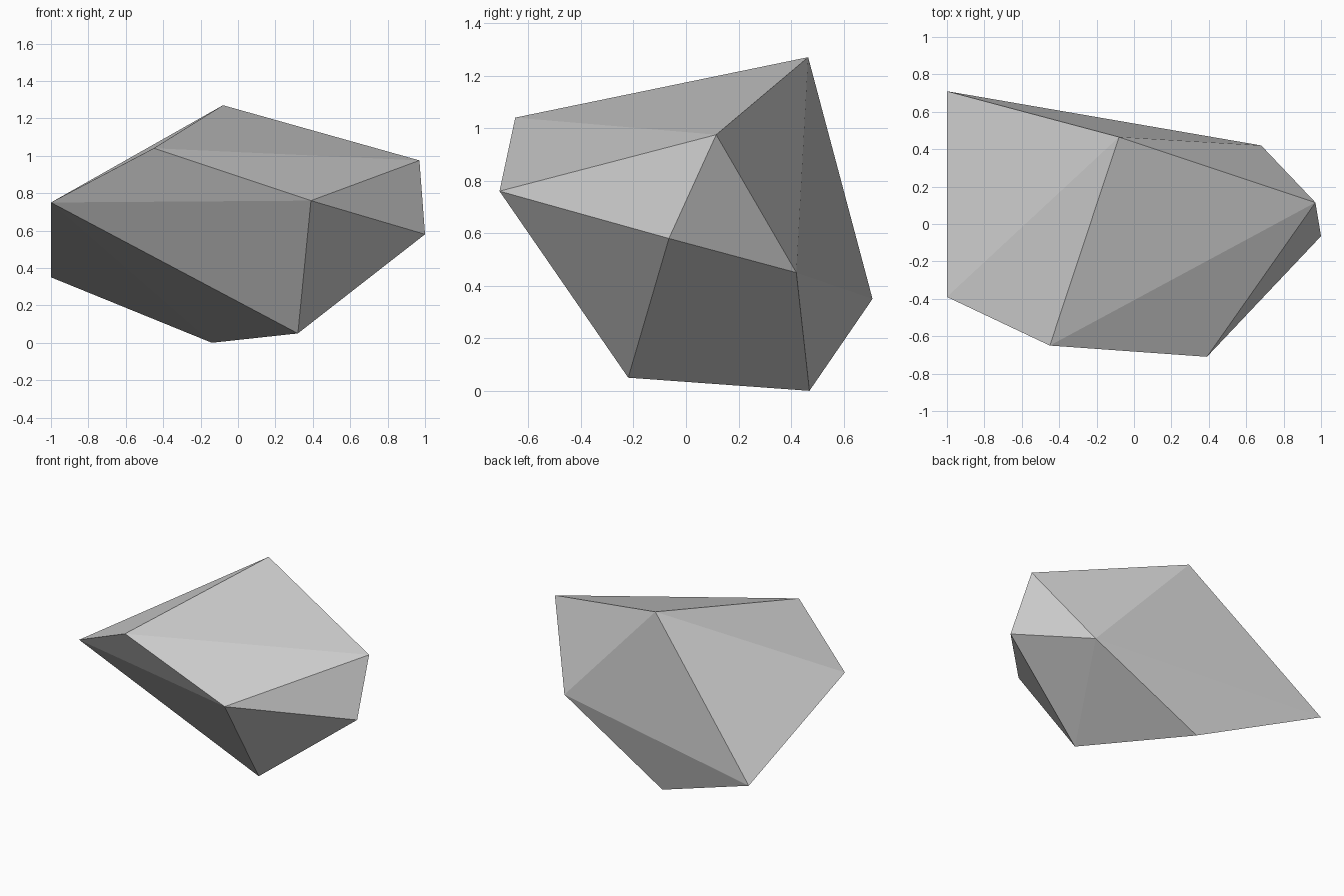
import bpy
import bmesh

if "Cube" in bpy.data.objects:
    bpy.data.objects.remove(bpy.data.objects["Cube"])

# Corner points of the faceted boulder
corners = [
    (-1.00, 0.71, 0.35), (-1.00, -0.39, 0.75),   # left end
    (-0.45, -0.65, 1.04), (0.39, -0.71, 0.76),   # front ridge
    (1.00, -0.065, 0.58), (0.97, 0.115, 0.975),  # right end
    (0.68, 0.42, 0.45), (-0.08, 0.465, 1.27),    # back and peak
    (0.32, -0.22, 0.05), (-0.14, 0.47, 0.0),     # base
]

# Boulder: flat-faced convex shell around the corners
bm = bmesh.new()
for co in corners:
    bm.verts.new(co)
bmesh.ops.convex_hull(bm, input=bm.verts)
bmesh.ops.recalc_face_normals(bm, faces=bm.faces)
mesh = bpy.data.meshes.new("boulder")
bm.to_mesh(mesh)
bm.free()

# Plain grey stone
stone = bpy.data.materials.new("stone_grey")
stone.diffuse_color = (0.6, 0.6, 0.6, 1.0)
stone.use_nodes = True
stone.node_tree.nodes["Principled BSDF"].inputs["Base Color"].default_value = stone.diffuse_color
mesh.materials.append(stone)

boulder = bpy.data.objects.new("boulder", mesh)
bpy.context.collection.objects.link(boulder)
